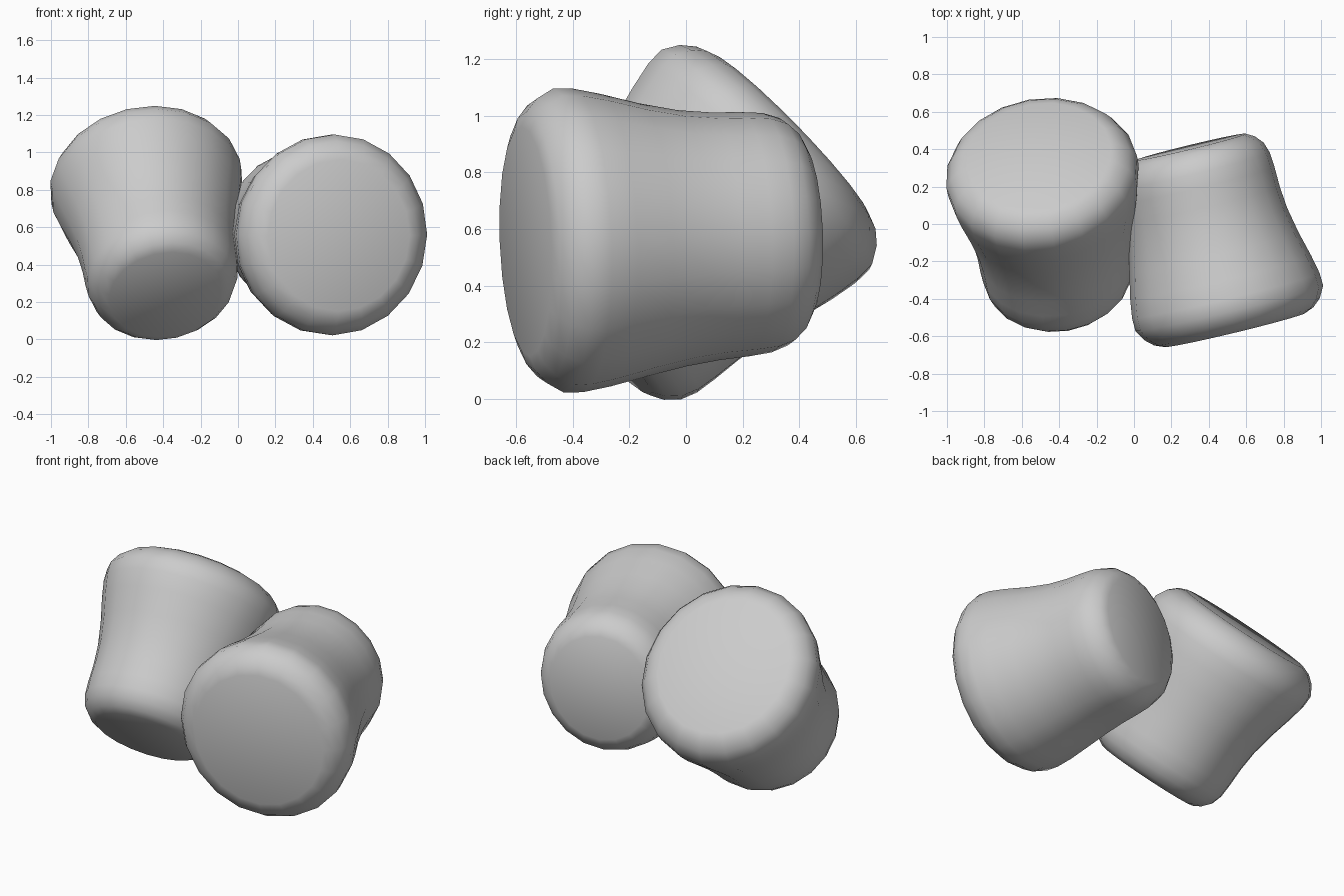
import bpy, bmesh
from math import sin, cos, pi
from mathutils import Vector

if "Cube" in bpy.data.objects:
    bpy.data.objects.remove(bpy.data.objects["Cube"])

# Profile from small end to flared end: (distance along axis, radius)
PROFILE = [(0, .31), (.025, .355), (.07, .395), (.13, .415), (.21, .421), (.32, .424),
           (.44, .436), (.58, .465), (.72, .503), (.82, .525), (.89, .528),
           (.95, .495), (.99, .45), (1.01, .40)]
LENGTH = PROFILE[-1][0]
SIDES = 20


def flared_plug(name, small_end, big_end):
    a, b = Vector(small_end), Vector(big_end)
    rot = (b - a).to_track_quat('Z', 'Y')
    scale = (b - a).length / LENGTH
    bm = bmesh.new()
    rings = []
    for t, r in PROFILE:
        ring = []
        for i in range(SIDES):
            ang = 2 * pi * i / SIDES
            # one side of the waist is fuller than the other
            side = max(0, cos(ang - 1.21 * pi))
            rr = r + .032 * side * sin(pi * t / LENGTH) ** 2
            ring.append(bm.verts.new((rr * cos(ang) * .975, rr * sin(ang) * 1.015, t * scale)))
        rings.append(ring)
    for lo, hi in zip(rings, rings[1:]):
        for i in range(SIDES):
            j = (i + 1) % SIDES
            bm.faces.new((lo[i], lo[j], hi[j], hi[i]))
    # flat end caps
    bm.faces.new(rings[0][::-1])
    bm.faces.new(rings[-1])
    for f in bm.faces:
        f.smooth = True
    mesh = bpy.data.meshes.new(name)
    bm.to_mesh(mesh)
    bm.free()
    ob = bpy.data.objects.new(name, mesh)
    ob.location = a
    ob.rotation_mode = 'QUATERNION'
    ob.rotation_quaternion = rot
    bpy.context.collection.objects.link(ob)
    return ob


# Left piece leans with its wide face up and back; right piece lies facing front
flared_plug("left_soft_plug", (-.39, -.342, .24), (-.51, .363, .928))
flared_plug("right_soft_plug", (.303, .412, .593), (.539, -.566, .556))
